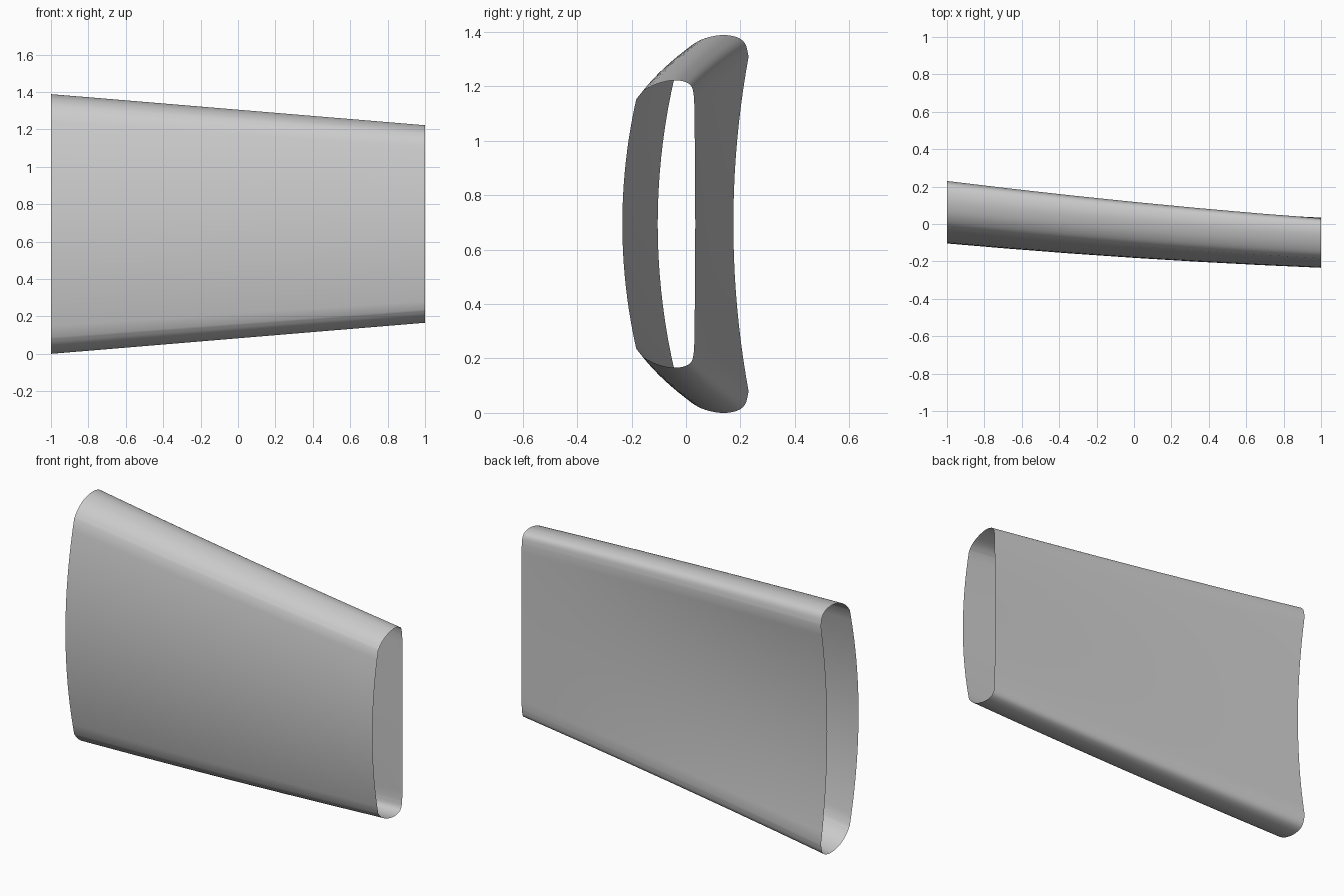
import bpy, bmesh
from mathutils import Vector

if "Cube" in bpy.data.objects:
    bpy.data.objects.remove(bpy.data.objects["Cube"])

MID = 0.694  # height of the symmetry plane

# Half sections as (y, height above MID): front middle, rounded cap from front to back, back middle
WIDE = dict(front=-0.104, back=0.174, cap=[(-0.026, 0.606), (0.006, 0.645), (0.058, 0.678), (0.127, 0.694),
                                           (0.185, 0.687), (0.217, 0.663), (0.230, 0.615)])
NARROW = dict(front=-0.234, back=0.034, cap=[(-0.183, 0.458), (-0.153, 0.491), (-0.103, 0.516), (-0.045, 0.528),
                                            (0.000, 0.521), (0.022, 0.502), (0.030, 0.462)])


def smooth_path(points, steps):
    """Catmull-Rom curve through the points."""
    p = [Vector(q) for q in points]
    p = [2 * p[0] - p[1]] + p + [2 * p[-1] - p[-2]]
    out = []
    for i in range(1, len(p) - 2):
        a, b, c, d = p[i - 1:i + 3]
        for s in range(steps):
            t = s / steps
            out.append(0.5 * (2 * b + (c - a) * t + (2 * a - 5 * b + 4 * c - d) * t * t
                              + (3 * b - a - 3 * c + d) * t ** 3))
    return out + [p[-2]]


def section(front, back, cap, n=10):
    """Closed outline: bowed front and back faces joined by mirrored rounded caps."""
    (fy, fz), (by, bz) = cap[0], cap[-1]
    half = [Vector((front + (fy - front) * (i / n) ** 2, fz * i / n)) for i in range(n)]
    half += smooth_path(cap, 4)
    half += [Vector((back + (by - back) * (i / n) ** 2, bz * i / n)) for i in range(n - 1, -1, -1)]
    return half + [Vector((v.x, -v.y)) for v in half[-2:0:-1]]


# Tapered open sleeve lofted between the two ends, with a slight sideways bend
wide, narrow = section(**WIDE), section(**NARROW)
bm = bmesh.new()
rings = []
for k in range(7):
    x = -1 + k / 3
    t = (x + 1) / 2
    bend = -0.012 * (1 - x * x)
    pts = [a.lerp(b, t) for a, b in zip(wide, narrow)]
    rings.append([bm.verts.new((x, p.x + bend, p.y + MID)) for p in pts])
for r, s in zip(rings, rings[1:]):
    for i in range(len(r)):
        j = (i + 1) % len(r)
        bm.faces.new((r[i], s[i], s[j], r[j]))
bmesh.ops.recalc_face_normals(bm, faces=bm.faces)
mesh = bpy.data.meshes.new("tapered_sleeve")
bm.to_mesh(mesh)
bm.free()
sleeve = bpy.data.objects.new("tapered_sleeve", mesh)
bpy.context.collection.objects.link(sleeve)
bpy.context.view_layer.objects.active = sleeve
sleeve.select_set(True)
bpy.ops.object.shade_smooth_by_angle()
